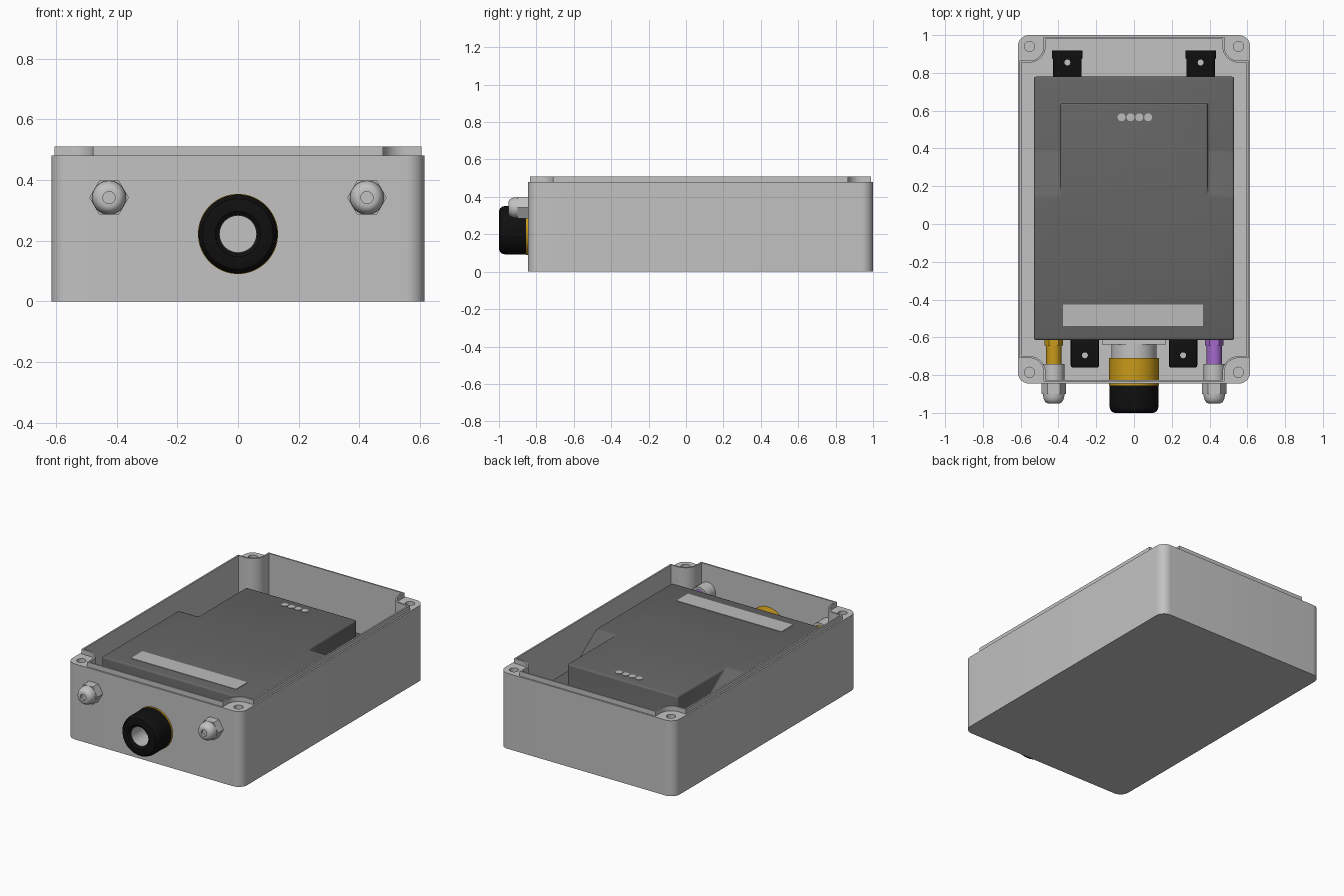
import bpy, bmesh, math
from mathutils import Vector

old = bpy.data.objects.get("Cube")
if old:
    bpy.data.objects.remove(old, do_unlink=True)


def material(name, r, g, b):
    m = bpy.data.materials.new(name)
    m.use_nodes = True
    m.diffuse_color = (r, g, b, 1)
    m.node_tree.nodes["Principled BSDF"].inputs["Base Color"].default_value = (r, g, b, 1)
    return m


GREY = material("light grey", .54, .54, .54)
DARK = material("dark grey", .13, .13, .13)
LABEL = material("label grey", .5, .5, .5)
BLACK = material("black", .005, .005, .005)
GOLD = material("gold", .58, .32, .01)
PURPLE = material("purple", .37, .14, .6)

CY = .0775            # enclosure centre along y
HX, HY = .615, .9225  # enclosure half sizes
SX, SY = .553, .8625  # screw offsets from the centre
CORNERS = [(1, 1), (-1, 1), (-1, -1), (1, -1)]


def finish(name, bm, mat):
    bmesh.ops.recalc_face_normals(bm, faces=bm.faces)
    me = bpy.data.meshes.new(name)
    bm.to_mesh(me)
    bm.free()
    me.materials.append(mat)
    ob = bpy.data.objects.new(name, me)
    bpy.context.scene.collection.objects.link(ob)
    return ob


def prism(name, pts, vec, mat):
    """Extrude a closed outline of 3D points along a vector."""
    bm = bmesh.new()
    face = bm.faces.new([bm.verts.new(p) for p in pts])
    res = bmesh.ops.extrude_face_region(bm, geom=[face])
    moved = [v for v in res["geom"] if isinstance(v, bmesh.types.BMVert)]
    bmesh.ops.translate(bm, verts=moved, vec=Vector(vec))
    return finish(name, bm, mat)


def slab(name, outline, z0, z1, mat):
    return prism(name, [(x, y, z0) for x, y in outline], (0, 0, z1 - z0), mat)


def box(name, x0, x1, y0, y1, z0, z1, mat):
    return slab(name, [(x0, y0), (x1, y0), (x1, y1), (x0, y1)], z0, z1, mat)


def circle(x, y, r, n=24):
    return [(x + r * math.cos(i * math.tau / n), y + r * math.sin(i * math.tau / n)) for i in range(n)]


def lathe(name, profile, x, z, mat, n=48, closed=False):
    """Turn (radius, y) points around an axis parallel to y."""
    bm = bmesh.new()
    rings = []
    for r, y in profile:
        if r == 0:
            rings.append([bm.verts.new((x, y, z))] * n)
        else:
            rings.append([bm.verts.new((px, y, pz)) for px, pz in circle(x, z, r, n)])
    pairs = list(zip(rings, rings[1:])) + ([(rings[-1], rings[0])] if closed else [])
    for a, b in pairs:
        for i in range(n):
            j = (i + 1) % n
            bm.faces.new(dict.fromkeys((a[i], a[j], b[j], b[i])))
    return finish(name, bm, mat)


def rod(name, r, y0, y1, x, z, mat, n=48):
    return lathe(name, [(0, y0), (r, y0), (r, y1), (0, y1)], x, z, mat, n)


def bake(ob):
    dg = bpy.context.evaluated_depsgraph_get()
    me = bpy.data.meshes.new_from_object(ob.evaluated_get(dg))
    ob.modifiers.clear()
    ob.data = me


def combine(ob, other, op):
    mod = ob.modifiers.new("combine", "BOOLEAN")
    mod.operation, mod.object, mod.solver = op, other, "EXACT"
    bake(ob)
    bpy.data.objects.remove(other, do_unlink=True)


def bevel(ob, width, segments=3):
    mod = ob.modifiers.new("bevel", "BEVEL")
    mod.width, mod.segments = width, segments
    mod.limit_method, mod.angle_limit = "ANGLE", math.radians(30)
    bake(ob)


def arc(cx, cy, r, a0, a1, n=10):
    return [(cx + r * math.cos(math.radians(a0 + (a1 - a0) * i / n)),
             cy + r * math.sin(math.radians(a0 + (a1 - a0) * i / n))) for i in range(n + 1)]


def rounded(hx, hy, r):
    pts = []
    for k, (sx, sy) in enumerate(CORNERS):
        pts += arc(sx * (hx - r), CY + sy * (hy - r), r, 90 * k, 90 * k + 90)
    return pts


def notched(inset, r):
    """Rectangle whose corners curve inward around the screw bosses."""
    hx, hy = HX - inset, HY - inset
    one = [(hx, SY - r)] + arc(SX, SY, r, 270, 180) + [(SX - r, hy)]
    pts = []
    for sx, sy in CORNERS:
        quarter = one if sx * sy > 0 else one[::-1]
        pts += [(sx * x, CY + sy * y) for x, y in quarter]
    return pts


# Enclosure shell with corner bosses and screw holes
shell = slab("enclosure_shell", rounded(HX, HY, .06), 0, .48, GREY)
combine(shell, slab("cavity_cutter", notched(.02, .085), .02, .6, GREY), "DIFFERENCE")
for sx, sy in CORNERS:
    combine(shell, slab("screw_cutter", circle(sx * SX, CY + sy * SY, .027), .3, .6, GREY), "DIFFERENCE")

# Sealing lip that follows the rim and wraps the bosses
lip = slab("sealing_lip", notched(.01, .075), .478, .51, GREY)
combine(lip, slab("lip_cutter", notched(.02, .085), .4, .6, GREY), "DIFFERENCE")

# Device housing: low rear shoulders, ramp, raised centre
side = [(-.615, .03), (.78, .03), (.78, .29), (.38, .29), (.15, .447), (-.615, .447)]
device = prism("device_housing", [(-.53, y, z) for y, z in side], (1.06, 0, 0), DARK)
combine(device, box("raised_centre", -.39, .39, -.1, .64, .1, .447, DARK), "UNION")
bevel(device, .012)

# Label and indicator lights
box("label_plate", -.375, .365, -.54, -.425, .445, .45, LABEL)
for i in range(4):
    slab(f"indicator_{i + 1}", circle(-.066 + i * .047, .565, .021), .445, .45, LABEL)

# Mounting tabs
for s, word in ((-1, "right"), (1, "left")):
    for end, x, y0, y1, hole in (("front", .26, -.76, -.6, -.695), ("rear", .353, .77, .9, .855)):
        tab = box(f"{end}_tab_{word}", s * x - .075, s * x + .075, y0, y1, .02, .09, BLACK)
        if end == "rear":
            combine(tab, box("tab_end", s * x - .081, s * x + .081, .875, .918, .02, .09, BLACK), "UNION")
        bevel(tab, .01, 2)
        combine(tab, slab("hole_cutter", circle(s * x, hole, .016), 0, .2, BLACK), "DIFFERENCE")

# Main round connector through the front wall
Z = .222
lathe("connector_nut", [(.062, -.85), (.13, -.85), (.13, -.965), (.126, -.982), (.116, -.995),
                        (.1, -1), (.075, -1), (.062, -.99)], 0, Z, BLACK, 64, True)
lathe("connector_bore", [(.064, -.985), (.06, -.985), (.06, -.86), (0, -.86)], 0, Z, GREY)
rod("connector_collar", .132, -.856, -.71, 0, Z, GOLD, 64)
rod("connector_barrel", .12, -.71, -.63, 0, Z, GREY, 64)
box("connector_flange", -.17, .17, -.637, -.612, Z - .12, Z + .12, GREY)

# Cable glands with their inner plugs
Z = .342
for s, word, colour in ((-1, "right", GOLD), (1, "left", PURPLE)):
    x = s * .425
    rod(f"gland_nut_{word}", .065, -.9, -.84, x, Z, GREY, 6)
    lathe(f"gland_dome_{word}", [(0, -.86), (.056, -.86), (.056, -.912), (.052, -.93), (.043, -.944),
                                 (.032, -.95), (.02, -.95), (.02, -.935), (0, -.935)], x, Z, GREY, 32)
    rod(f"gland_body_{word}", .056, -.85, -.74, x, Z, GREY, 32)
    rod(f"plug_stem_{word}", .04, -.745, -.635, x, Z, colour, 32)
    rod(f"plug_collar_{word}", .05, -.643, -.61, x, Z, colour, 6)

# Smooth curved surfaces, keep hard edges
bpy.ops.object.select_all(action="DESELECT")
for ob in bpy.context.scene.objects:
    if ob.type == "MESH":
        ob.select_set(True)
        bpy.context.view_layer.objects.active = ob
bpy.ops.object.shade_smooth_by_angle(angle=math.radians(32))
